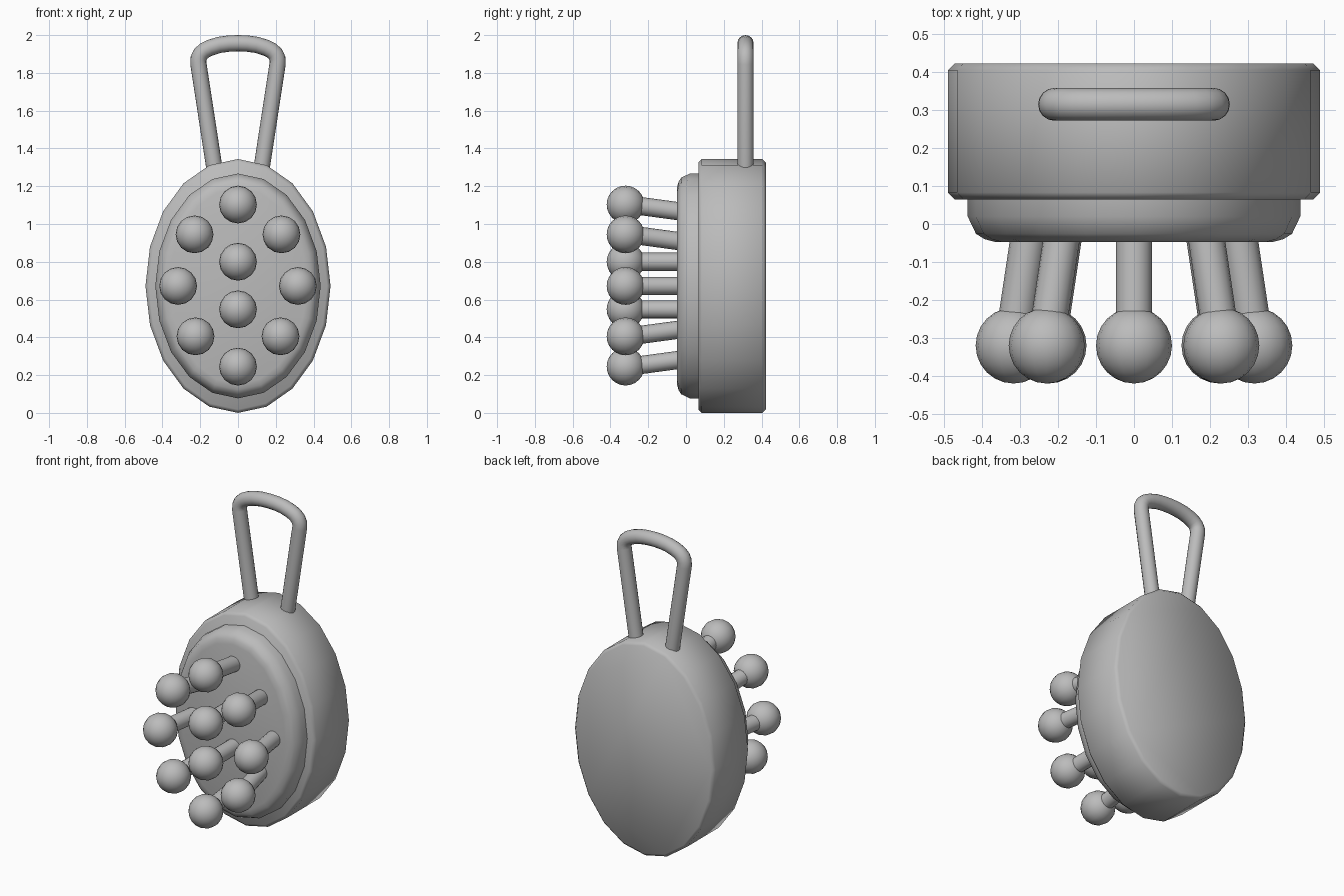
import bpy, bmesh, math
from mathutils import Vector

cube = bpy.data.objects.get("Cube")
if cube:
    bpy.data.objects.remove(cube, do_unlink=True)

grey = bpy.data.materials.new("plain grey")
grey.use_nodes = True
COLOUR = (0.5, 0.5, 0.5, 1)
grey.diffuse_color = COLOUR
grey.node_tree.nodes["Principled BSDF"].inputs["Base Color"].default_value = COLOUR
MID = 0.672


def finish(name, bm, angle):
    """Turn a bmesh into a smooth-shaded object with sharp edges kept."""
    bmesh.ops.recalc_face_normals(bm, faces=bm.faces)
    mesh = bpy.data.meshes.new(name)
    bm.to_mesh(mesh)
    bm.free()
    mesh.materials.append(grey)
    mesh.shade_smooth()
    mesh.set_sharp_from_angle(angle=math.radians(angle))
    obj = bpy.data.objects.new(name, mesh)
    bpy.context.collection.objects.link(obj)
    return obj


def loft(name, rings, angle):
    """Skin closed rings of points and cap both ends."""
    bm = bmesh.new()
    loops = [[bm.verts.new(p) for p in ring] for ring in rings]
    n = len(loops[0])
    for a, b in zip(loops, loops[1:]):
        for i in range(n):
            j = (i + 1) % n
            bm.faces.new((a[i], a[j], b[j], b[i]))
    bm.faces.new(loops[0])
    bm.faces.new(loops[-1])
    return finish(name, bm, angle)


def oval(rx, rz, y, sides=20):
    turns = [2 * math.pi * i / sides for i in range(sides)]
    return [(rx * math.sin(t), y, MID + rz * math.cos(t)) for t in turns]


def tube(name, path, radius, sides=16):
    """Round bar along a path, with mitred bends."""
    pts = [Vector(p) for p in path]
    side = Vector((0, 1, 0)) if abs((pts[-1] - pts[0]).y) < 0.1 else Vector((1, 0, 0))
    rings = []
    for i, p in enumerate(pts):
        along = (pts[min(i + 1, len(pts) - 1)] - pts[max(i - 1, 0)]).normalized()
        u = (side - along * side.dot(along)).normalized()
        v = along.cross(u)
        turns = [2 * math.pi * k / sides for k in range(sides)]
        rings.append([p + radius * (u * math.cos(t) + v * math.sin(t)) for t in turns])
    return loft(name, rings, 40)


# Oval body with chamfered rims
loft("body", [oval(0.49 - d, MID - d, y) for d, y in
              ((0.018, 0.065), (0, 0.083), (0, 0.405), (0.018, 0.423))], 50)

# Raised pad with a rounded front edge
loft("front_pad", [oval(0.438 - d, 0.595 - d, y) for d, y in
                   ((0, 0.09), (0, 0.02), (0.022, -0.026), (0.045, -0.04), (0.075, -0.048))], 50)

# Splayed pegs tipped with balls: x, z, and whether the peg leans outward
places = [(0, 1.103, 1), (0, 0.8, 0), (0, 0.548, 0), (0, 0.245, 1)]
for s in (-1, 1):
    places += [(s * 0.23, 0.945, 1), (s * 0.317, MID, 1), (s * 0.225, 0.405, 1)]
for number, (x, z, lean) in enumerate(places, 1):
    dx = 0.042 * lean * ((x > 0) - (x < 0))
    dz = 0.038 * lean * ((z > MID) - (z < MID))
    tube(f"peg_{number}", [(x - dx, -0.02, z - dz), (x, -0.3, z)], 0.048)
    bm = bmesh.new()
    bmesh.ops.create_uvsphere(bm, u_segments=16, v_segments=12, radius=0.1)
    ball = finish(f"ball_{number}", bm, 60)
    ball.location = (x, -0.32, z)
    ball.rotation_euler.x = math.pi / 2

# Loop handle, mirrored half path
half = [(0.118, 1.25), (0.21, 1.85), (0.209, 1.876), (0.198, 1.9), (0.178, 1.918),
        (0.148, 1.933), (0.1, 1.948), (0.05, 1.955)]
outline = [(-x, z) for x, z in half] + [(0, 1.957)] + half[::-1]
tube("handle", [(x, 0.315, z) for x, z in outline], 0.043)
